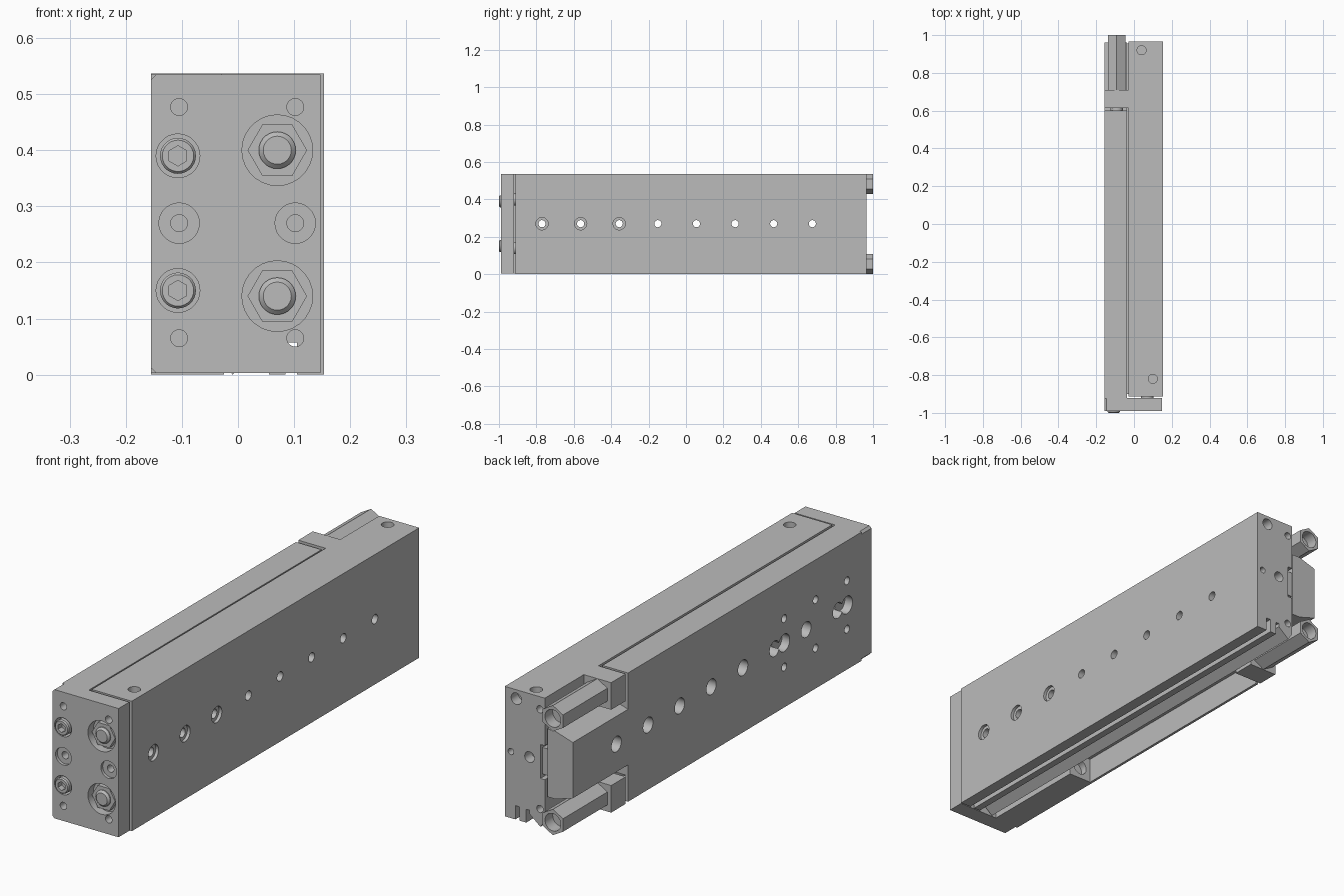
import bpy, bmesh, math
from mathutils import Matrix, Vector

old = bpy.data.objects.get("Cube")
if old:
    bpy.data.objects.remove(old, do_unlink=True)

grey = bpy.data.materials.new("machined grey")
grey.use_nodes = True
colour = (0.5, 0.5, 0.5, 1)
grey.diffuse_color = colour
grey.node_tree.nodes["Principled BSDF"].inputs["Base Color"].default_value = colour

parts = []
TOP = 0.537
MID = 0.27


def make(name, bm):
    bmesh.ops.recalc_face_normals(bm, faces=bm.faces)
    mesh = bpy.data.meshes.new(name)
    bm.to_mesh(mesh)
    bm.free()
    mesh.materials.append(grey)
    obj = bpy.data.objects.new(name, mesh)
    bpy.context.collection.objects.link(obj)
    parts.append(obj)
    return obj


def prism(name, profile, y0, y1):
    """Extrude an x-z outline along y."""
    bm = bmesh.new()
    face = bm.faces.new([bm.verts.new((x, y0, z)) for x, z in profile])
    ext = bmesh.ops.extrude_face_region(bm, geom=[face])
    verts = [g for g in ext["geom"] if isinstance(g, bmesh.types.BMVert)]
    bmesh.ops.translate(bm, vec=(0, y1 - y0, 0), verts=verts)
    return make(name, bm)


def box(name, x, y, z):
    return prism(name, [(x[0], z[0]), (x[1], z[0]), (x[1], z[1]), (x[0], z[1])], *y)


def rod(name, start, end, r, sides=28, r2=None, turn=0):
    a, b = Vector(start), Vector(end)
    bm = bmesh.new()
    aim = (b - a).to_track_quat('Z', 'X').to_matrix().to_4x4()
    bmesh.ops.create_cone(bm, cap_ends=True, segments=sides, radius1=r,
                          radius2=r if r2 is None else r2, depth=(b - a).length,
                          matrix=Matrix.Translation((a + b) / 2) @ aim @ Matrix.Rotation(turn, 4, 'Z'))
    return make(name, bm)


def hexagon(name, x, z, y0, y1, r, pointed_up):
    start = math.pi / 2 if pointed_up else 0
    ring = [(x + r * math.cos(start + i * math.pi / 3),
             z + r * math.sin(start + i * math.pi / 3)) for i in range(6)]
    return prism(name, ring, y0, y1)


def cut(obj, cutter):
    """Subtract the cutter and discard it."""
    cutter.hide_render = True
    mod = obj.modifiers.new("cut", 'BOOLEAN')
    mod.operation = 'DIFFERENCE'
    mod.solver = 'EXACT'
    mod.object = cutter
    bpy.context.view_layer.objects.active = obj
    bpy.ops.object.modifier_apply(modifier=mod.name)
    parts.remove(cutter)
    bpy.data.objects.remove(cutter, do_unlink=True)


def drill(obj, start, end, r):
    cut(obj, rod("drill", start, end, r))


# Main body with grooved underside
body = prism("main_body", [
    (0.153, 0), (0.153, TOP), (-0.03, TOP), (-0.03, 0.03), (-0.01, 0), (0.04, 0.04),
    (0.04, 0.055), (0.055, 0.055), (0.055, 0), (0.085, 0), (0.085, 0.057),
    (0.105, 0.057), (0.105, 0)], -0.912, 0.965)
cut(body, box("rail_channel", (-0.05, -0.01), (-1, 1.1), (0.2, 0.34)))

# Sliding table, its tapered tongue and the guide rail
table = box("slide_table", (-0.155, -0.038), (-0.925, 0.6), (0.003, TOP - 0.002))
cut(table, box("pocket", (-0.144, 0), (-0.45, 0.7), (-0.1, 0.11)))
drill(table, (-0.0915, -0.4, 0.055), (-0.0915, -0.48, 0.055), 0.032)
tongue = prism("table_tongue", [
    (-0.155, 0.155), (-0.155, 0.385), (-0.075, 0.41), (-0.038, 0.41),
    (-0.038, 0.13), (-0.075, 0.13)], 0.6, 0.96)
box("guide_rail", (-0.04, -0.013), (-0.9, 0.955), (0.215, 0.325))

# Row of mounting holes through body and table
for i in range(8):
    y = -0.77 + i * 0.2065
    drill(body, (-0.1, y, MID), (0.2, y, MID), 0.019)
    if i < 3:
        drill(body, (0.14, y, MID), (0.2, y, MID), 0.033)
    drill(tongue if i == 7 else table, (-0.2, y, MID), (0, y, MID), 0.032)
    rail = bpy.data.objects["guide_rail"]
    drill(rail, (-0.1, y, MID), (0.1, y, MID), 0.02)

# Table face fixing holes
for y in (-0.42, -0.83):
    drill(table, (-0.2, y, MID), (-0.12, y, MID), 0.036)
for y in (-0.42, -0.625, -0.83):
    for z in (MID - 0.1, MID + 0.1):
        drill(table, (-0.2, y, z), (-0.11, y, z), 0.016)

# Ports on the top and back of the body
for x, y in ((0.04, 0.92), (0.1, -0.82)):
    drill(body, (x, y, 0.6), (x, y, TOP - 0.03), 0.024)
for x, z, r in ((0.1, 0.5, 0.024), (-0.008, 0.485, 0.015), (0.125, 0.275, 0.013),
                (0.04, 0.275, 0.022), (-0.008, 0.073, 0.015)):
    drill(body, (x, 1.1, z), (x, 0.92, z), r)

# Stop blocks and hexagonal shock absorbers, top and bottom
for side, lo, hi, zc in (("upper", 0.425, TOP, 0.483), ("lower", 0, 0.112, 0.054)):
    box(side + "_stop_block", (-0.155, -0.025), (0.615, 0.71), (lo, hi))
    post = hexagon(side + "_absorber", -0.0915, zc, 0.705, 1.0, 0.0535, True)
    drill(post, (-0.0915, 1.1, zc), (-0.0915, 0.95, zc), 0.036)
    rod(side + "_absorber_tip", (-0.0915, 0.602, zc), (-0.0915, 0.63, zc), 0.034)

# Front end plate with chamfered corners on one side
plate = prism("end_plate", [
    (-0.155, 0.012), (-0.146, 0.003), (0.147, 0.003), (0.147, TOP - 0.002),
    (-0.146, TOP - 0.002), (-0.155, TOP - 0.011)], -0.99, -0.92)


def recess(x, z, r, depth):
    drill(plate, (x, -1.1, z), (x, -0.99 + depth, z), r)


for x in (-0.105, 0.102):
    for z in (0.065, MID, 0.477):
        recess(x, z, 0.015, 0.2 if x > 0 else 0.06)
    recess(x, MID, 0.036, 0.012)

# Socket bolts, piston rods and nuts in the end plate
for z in (0.15, 0.39):
    recess(-0.107, z, 0.039, 0.035)
    bolt = rod("socket_bolt", (-0.107, -0.94, z), (-0.107, -0.995, z), 0.032)
    rim = rod("bolt_rim", (-0.107, -0.995, z), (-0.107, -1.0, z), 0.032, r2=0.028)
    for piece in (bolt, rim):
        cut(piece, hexagon("socket", -0.107, z, -1.1, -0.975, 0.018, True))
for z in (0.14, 0.4):
    recess(0.07, z, 0.063, 0.035)
    hexagon("rod_nut", 0.07, z, -0.978, -0.95, 0.053, False)
    rod("piston_rod", (0.07, -0.9, z), (0.07, -0.982, z), 0.033)
    rod("rod_end", (0.07, -0.982, z), (0.07, -0.99, z), 0.033, r2=0.025)

# Smooth round surfaces, keep machined edges crisp
bpy.ops.object.select_all(action='DESELECT')
for obj in parts:
    obj.select_set(True)
bpy.context.view_layer.objects.active = body
bpy.ops.object.shade_smooth_by_angle(angle=math.radians(30))
